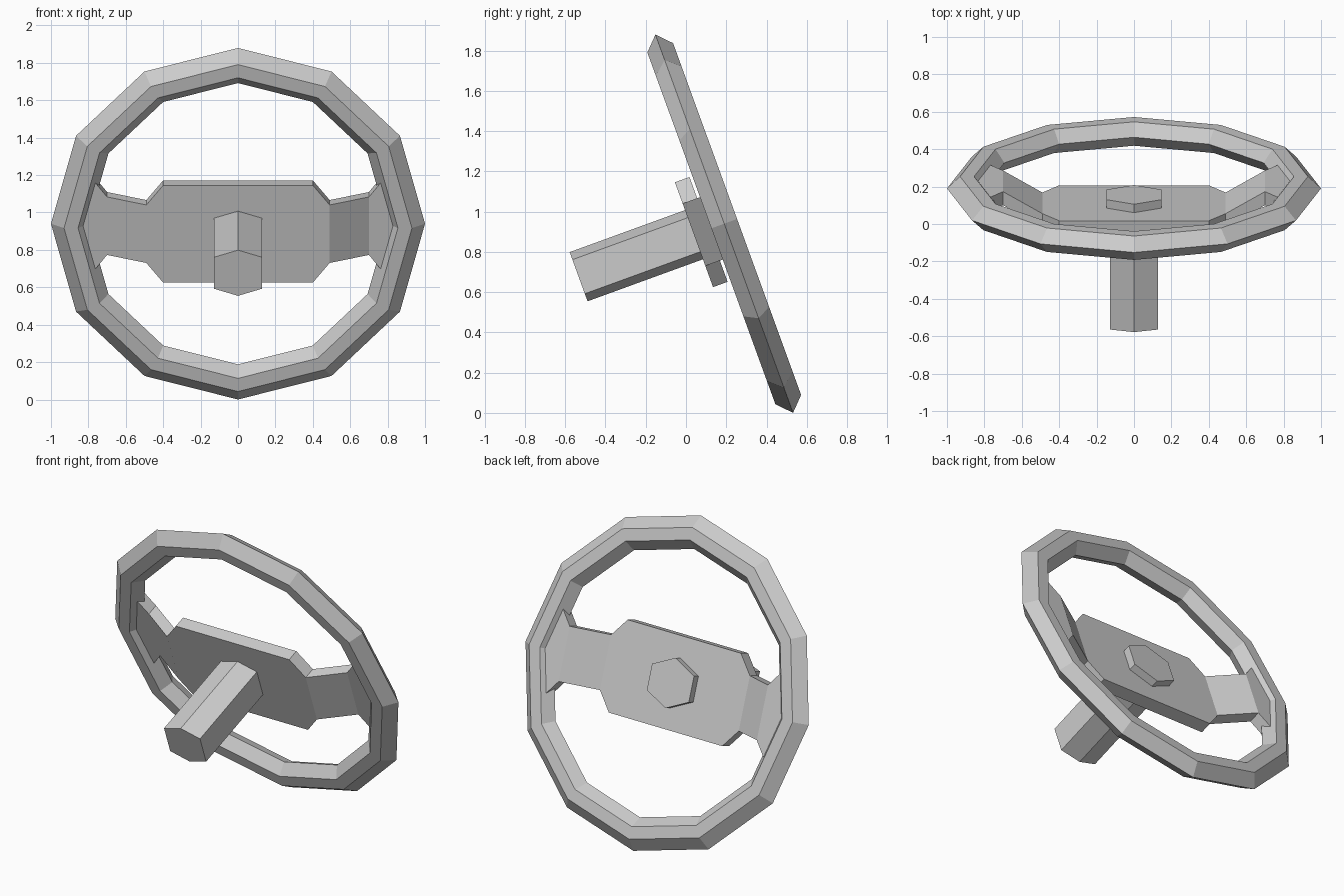
import bpy, bmesh
from math import sin, cos, pi, radians
from mathutils import Matrix

old = bpy.data.objects.get("Cube")
if old:
    bpy.data.objects.remove(old, do_unlink=True)

grey = bpy.data.materials.new("plain grey")
grey.use_nodes = True
colour = (0.6, 0.6, 0.6, 1)
grey.diffuse_color = colour
grey.node_tree.nodes["Principled BSDF"].inputs["Base Color"].default_value = colour

# Wheel frame: x across, y along the column, z up the wheel face
TILT = Matrix.Translation((0, 0.19, 0.94)) @ Matrix.Rotation(radians(20), 4, "X")


def loft(name, rings, closed=False):
    """Skin equal rings of points; cap the ends unless the rings close."""
    bm = bmesh.new()
    loops = [[bm.verts.new(p) for p in ring] for ring in rings]
    n = len(loops[0])
    pairs = list(zip(loops, loops[1:]))
    if closed:
        pairs.append((loops[-1], loops[0]))
    else:
        bm.faces.new(loops[0])
        bm.faces.new(loops[-1])
    for a, b in pairs:
        for i in range(n):
            j = (i + 1) % n
            bm.faces.new((a[i], a[j], b[j], b[i]))
    bmesh.ops.recalc_face_normals(bm, faces=bm.faces)
    bm.transform(TILT)
    mesh = bpy.data.meshes.new(name)
    bm.to_mesh(mesh)
    bm.free()
    mesh.materials.append(grey)
    obj = bpy.data.objects.new(name, mesh)
    bpy.context.collection.objects.link(obj)
    return obj


# Rim: six-sided section swept around twelve corners
section = [(1, 0), (0.93, 0.068), (0.855, 0.068),
           (0.8, 0), (0.855, -0.068), (0.93, -0.068)]
SIDES = 12
angles = [2 * pi * k / SIDES for k in range(SIDES)]
loft("rim", [[(r * cos(a), y, r * sin(a)) for r, y in section]
             for a in angles], closed=True)

# Hub plate with two bent arms that flare into the rim: x, front y, half height
THICK = 0.077
half = [(0.4, -0.16, 0.277), (0.49, -0.16, 0.165), (0.7, -0.035, 0.165),
        (0.79, -0.035, 0.28), (0.88, -0.035, 0.04)]
stations = [(-x, y, h) for x, y, h in reversed(half)] + half
loft("hub_and_spokes", [[(x, y, -h), (x, y, h), (x, y + THICK, h), (x, y + THICK, -h)]
                        for x, y, h in stations])


def hex_prism(name, width, side, apex, y0, y1):
    outline = [(0, apex), (width, side), (width, -side),
               (0, -apex), (-width, -side), (-width, side)]
    return loft(name, [[(x, y, z) for x, z in outline] for y in (y0, y1)])


# Column in front of the hub and the low cap behind it
hex_prism("steering_column", 0.127, 0.09, 0.13, -0.77, -0.12)
hex_prism("hub_cap", 0.148, 0.078, 0.15, -0.1, -0.035)
